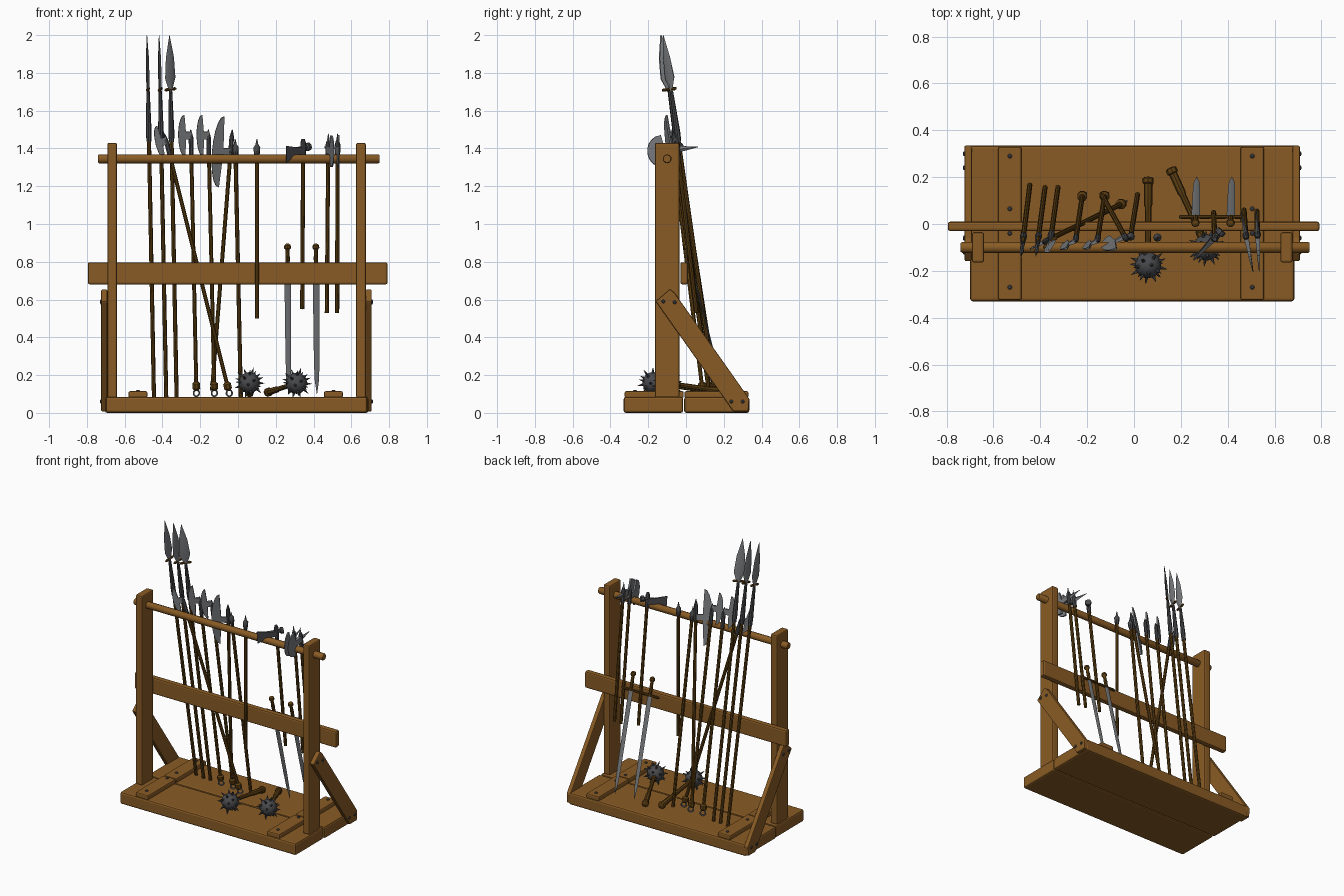
import bpy, bmesh, math
from mathutils import Matrix, Vector

if "Cube" in bpy.data.objects:
    bpy.data.objects.remove(bpy.data.objects["Cube"])

COLORS = {"wood": (0.25, 0.105, 0.018), "dark_wood": (0.11, 0.05, 0.006),
          "steel": (0.19, 0.195, 0.205), "dark_iron": (0.065, 0.066, 0.072)}
MATS = []
for n, c in COLORS.items():
    m = bpy.data.materials.new(n)
    m.diffuse_color = (*c, 1)
    m.use_nodes = True
    m.node_tree.nodes["Principled BSDF"].inputs["Base Color"].default_value = m.diffuse_color
    MATS.append(m)
WOOD, GRIP, STEEL, IRON = range(4)


def frame(a, b, side):
    """Matrix at a, z towards b, x roughly along side."""
    a, z = Vector(a), (Vector(b) - Vector(a)).normalized()
    x = Vector(side)
    x = (x - z * x.dot(z)).normalized()
    y = z.cross(x)
    return Matrix.Translation(a) @ Matrix((x, y, z)).transposed().to_4x4()


def loft(bm, M, rings, mat, n=8):
    """Skin of n-sided rings (z, rx, ry) along local z."""
    loops = []
    for z, rx, ry in rings:
        loops.append([bm.verts.new(M @ Vector((rx * math.cos(2 * math.pi * i / n),
                     ry * math.sin(2 * math.pi * i / n), z))) for i in range(n)])
    fs = [bm.faces.new(loops[0][::-1]), bm.faces.new(loops[-1])]
    for p, q in zip(loops, loops[1:]):
        fs += [bm.faces.new((p[i], p[(i + 1) % n], q[(i + 1) % n], q[i])) for i in range(n)]
    for f in fs:
        f.material_index = mat


def plate(bm, M, pts, mat, t0, t1):
    """Outline (x, z) with half thickness tapering from t0 at x=0 to t1 at the far edge."""
    far = max(abs(p[0]) for p in pts)
    a, b = [[bm.verts.new(M @ Vector((x, s * (t0 + (t1 - t0) * abs(x) / far), z)))
             for x, z in pts] for s in (-1, 1)]
    n = len(pts)
    fs = [bm.faces.new(a), bm.faces.new(b[::-1])]
    fs += [bm.faces.new((a[i], b[i], b[(i + 1) % n], a[(i + 1) % n])) for i in range(n)]
    for f in fs:
        f.material_index = mat


def finish(bm, name, smooth=True, bevel=0):
    bmesh.ops.recalc_face_normals(bm, faces=bm.faces[:])
    me = bpy.data.meshes.new(name)
    bm.to_mesh(me)
    bm.free()
    for m in MATS:
        me.materials.append(m)
    ob = bpy.data.objects.new(name, me)
    bpy.context.collection.objects.link(ob)
    if bevel:
        md = ob.modifiers.new("bevel", "BEVEL")
        md.width, md.segments = bevel, 2
    if smooth:
        bpy.context.view_layer.objects.active = ob
        ob.select_set(True)
        bpy.ops.object.shade_smooth_by_angle(angle=math.radians(40))
        ob.select_set(False)
    return ob


def box(name, x, y, z, bevel=0.008):
    bm = bmesh.new()
    c = [((v[0] + v[1]) / 2, v[1] - v[0]) for v in (x, y, z)]
    bmesh.ops.create_cube(bm, size=1, matrix=Matrix.Translation([k[0] for k in c]) @ Matrix.Diagonal([k[1] for k in c] + [1]))
    return finish(bm, name, False, bevel)


# --- Base planks, cleats, posts, rails
box("base_plank_front", (-0.70, 0.685), (-0.33, -0.015), (0, 0.085), 0.012)
box("base_plank_back", (-0.705, 0.69), (-0.01, 0.335), (0, 0.085), 0.012)
nails = bmesh.new()


def nail(p, d):
    loft(nails, frame(p, Vector(p) + Vector(d), (0, 1, 0)),
         [(-0.005, .01, .01), (0.003, .01, .01), (0.007, .005, .005)], IRON)


for cx in (-0.53, 0.505):
    box("base_cleat", (cx - 0.05, cx + 0.05), (-0.325, -0.012), (0.08, 0.115))
    box("base_cleat", (cx - 0.05, cx + 0.05), (-0.008, 0.33), (0.08, 0.115))
    for y in (-0.27, -0.04, 0.065, 0.29):
        nail((cx, y, 0.115), (0, 0, 1))
for s, x0 in ((-1, -0.692), (1, 0.625)):
    box("post", (x0, x0 + 0.052), (-0.165, -0.035), (0.08, 1.43), 0.01)
    # diagonal brace on the outside of the post
    bm = bmesh.new()
    xo = -0.708 if s < 0 else 0.692
    prof = [(-0.16, 0.59), (-0.085, 0.655), (-0.06, 0.635), (0.335, 0.075), (0.33, 0.008), (0.25, 0.008)]
    M = Matrix.Translation((xo, 0, 0)) @ Matrix.Rotation(math.pi / 2, 4, 'Z')
    plate(bm, M, prof, WOOD, 0.016, 0.016)
    finish(bm, "brace", False, 0.006)
    for y, z in ((-0.12, 0.59), (-0.06, 0.585), (0.24, 0.06), (0.3, 0.06)):
        nail((xo + s * 0.016, y, z), (s, 0, 0))
finish(nails, "nails")
box("middle_rail", (-0.795, 0.792), (-0.03, 0.01), (0.68, 0.797), 0.01)
bm = bmesh.new()
loft(bm, frame((-0.74, -0.1, 1.345), (1, -0.1, 1.345), (0, 0, 1)),
     [(0, .02, .02), (.006, .024, .024), (1.484, .024, .024), (1.49, .02, .02)], WOOD, 10)
finish(bm, "top_bar")


def pole(bm, M, L, r=0.011, z0=0):
    loft(bm, M, [(z0, r, r), (L, r, r)], GRIP)


def crescent(reach, hh, zc, neck=0.02):
    arc = [(reach * (.5 + .5 * math.cos(a)), zc + hh * math.sin(a))
           for a in [math.pi / 2 - i * math.pi / 10 for i in range(11)]]
    k = reach * .42
    return [(0, zc + neck), (k, zc + neck)] + arc + [(k, zc - neck), (0, zc - neck)]


# --- Spears
for bot, top, side in (((-.445, .165, .085), (-.482, -.135, 2.0), (.1, 1, 0)),
                       ((-.38, .155, .085), (-.418, -.13, 2.0), (.15, 1, 0)),
                       ((-.325, .155, .085), (-.363, -.12, 2.0), (.75, .65, 0))):
    bm = bmesh.new()
    M = frame(bot, top, side)
    L = (Vector(top) - Vector(bot)).length
    pole(bm, M, L - .5)
    loft(bm, M, [(L - .57, .014, .014), (L - .52, .017, .015), (L - .3, .009, .009)], IRON)
    loft(bm, M, [(L - .3, .01, .008), (L - .23, .036, .009), (L - .12, .028, .008), (L, .001, .001)], STEEL, 4)
    G = M @ Matrix.Translation((-.038, 0, L - .29)) @ Matrix.Rotation(math.pi / 2, 4, 'Y')
    loft(bm, G, [(0, .005, .005), (.01, .009, .009), (.038, .006, .006), (.066, .009, .009), (.076, .005, .005)], GRIP)
    finish(bm, "spear")

# --- Halberds: bottom, top, reach, half height, drop of blade below the tip, ring
for bot, top, reach, hh, drop, ring in (
        ((-.045, .09, .1), (-.39, -.08, 1.48), .065, .09, .03, 1),
        ((-.22, .125, .1), (-.25, -.075, 1.5), .075, .11, .02, 1),
        ((-.125, .125, .1), (-.157, -.075, 1.5), .07, .11, .02, 1),
        ((-.14, .13, .09), (-.03, -.07, 1.5), .11, .19, .11, 0)):
    bm = bmesh.new()
    M = frame(bot, top, (-1, -.5, 0))
    L = (Vector(top) - Vector(bot)).length
    pole(bm, M, L - .1, z0=.03)
    loft(bm, M, [(L - .14, .013, .013), (L - .04, .013, .013), (L, .002, .002)], IRON)
    plate(bm, M, crescent(reach, hh, L - drop - .01), STEEL, .009, .001)
    if ring:
        loft(bm, M, [(.02, .012, .012), (.03, .022, .022), (.055, .022, .022), (.065, .012, .012)], GRIP)
        n = 12
        for i in range(n):  # ring made of short rods
            p, q = [M @ Vector((.017 * math.cos(a), 0, .005 + .017 * math.sin(a)))
                    for a in (2 * math.pi * i / n, 2 * math.pi * (i + 1) / n)]
            loft(bm, frame(p, q, (0, 1, 0)), [(0, .005, .005), ((q - p).length, .005, .005)], STEEL, 6)
    finish(bm, "halberd")

# --- Plain tipped staff and small flanged club
for name, bot, top in (("staff", (.015, .125, .085), (-.015, -.06, 1.45)),
                       ("club", (.1, -.055, .5), (.1, -.058, 1.45))):
    bm = bmesh.new()
    M = frame(bot, top, (1, 0, 0))
    L = (Vector(top) - Vector(bot)).length
    pole(bm, M, L - .06)
    loft(bm, M, [(L - .1, .011, .011), (L - .075, .016, .016), (L - .045, .018, .018), (L - .03, .008, .008), (L, .002, .002)], IRON)
    finish(bm, name)

# --- Hanging battle axes with back spikes, and the hatchet with a hammer poll
for bot, top, side in (((.47, .06, .53), (.478, -.055, 1.44), (.2, -1, 0)),
                       ((.525, .055, .53), (.527, -.05, 1.44), (.05, -1, 0)),
                       ((.34, .05, .55), (.345, -.065, 1.45), (-.75, -.8, 0))):
    bm = bmesh.new()
    M = frame(bot, top, side)
    L = (Vector(top) - Vector(bot)).length
    pole(bm, M, L - .03)
    loft(bm, M, [(L - .1, .014, .014), (L - .02, .015, .015), (L, .009, .009)], IRON)
    B = M @ Matrix.Translation((0, 0, L - .045)) @ Matrix.Rotation(-math.pi / 2, 4, 'Y')
    if bot[0] > .4:
        plate(bm, M, crescent(.16, .085, L - .045), STEEL, .011, .001)
        loft(bm, B, [(0, .018, .01), (.11, .001, .001)], STEEL, 4)
        loft(bm, M, [(L, .008, .008), (L + .04, .001, .001)], STEEL, 4)
    else:
        z = L - .06
        plate(bm, M, [(0, z + .02), (.05, z + .02), (.13, z + .035), (.13, z - .055), (.06, z - .02), (0, z - .02)], IRON, .013, .001)
        loft(bm, B, [(0, .015, .015), (.02, .013, .013), (.025, .022, .022), (.045, .022, .022)], IRON)
    finish(bm, "hanging_axe")

# --- Swords, points down behind the rail
for x in (.265, .415):
    bm = bmesh.new()
    top, tip = (x - .003, 0.0, .895), (x + .003, .2, .1)
    M = frame(top, tip, (1, 0, 0))
    L = (Vector(tip) - Vector(top)).length
    loft(bm, M, [(0, .008, .008), (.006, .016, .016), (.022, .019, .019), (.034, .01, .01), (.08, .012, .012), (.125, .01, .01)], GRIP)
    G = M @ Matrix.Translation((-.07, 0, .125)) @ Matrix.Rotation(math.pi / 2, 4, 'Y')
    loft(bm, G, [(0, .006, .006), (.01, .009, .009), (.07, .008, .008), (.13, .009, .009), (.14, .006, .006)], GRIP)
    loft(bm, M, [(.125, .018, .005), (L - .2, .015, .005), (L - .08, .012, .004), (L, .001, .001)], STEEL, 4)
    finish(bm, "sword")

# --- Spiked maces lying on the base
for c, end in (((.06, -.175, .16), (.06, .2, .105)), ((.31, -.1, .157), (.155, .24, .108))):
    bm = bmesh.new()
    M = frame(c, end, (1, 0, 0))
    L = (Vector(end) - Vector(c)).length
    loft(bm, M, [(.045, .018, .018), (.07, .018, .018), (.075, .013, .013), (L - .13, .014, .014), (L - .12, .018, .018),
                 (L - .03, .018, .018), (L - .025, .024, .024), (L - .006, .024, .024), (L, .014, .014)], GRIP)
    n = len(bm.faces)
    bmesh.ops.create_icosphere(bm, subdivisions=3, radius=.056, matrix=Matrix.Translation(c))
    bm.faces.ensure_lookup_table()
    for f in bm.faces[n:]:
        f.material_index = IRON
    N = 26
    for i in range(N):  # evenly spread spikes
        h = 1 - 2 * (i + .5) / N
        r, a = math.sqrt(1 - h * h), i * 2.39996
        d = Vector((r * math.cos(a), r * math.sin(a), h))
        loft(bm, frame(c, Vector(c) + d, (.3, .5, .81)), [(.05, .009, .009), (.083, .0008, .0008)], IRON, 6)
    finish(bm, "spiked_mace")
